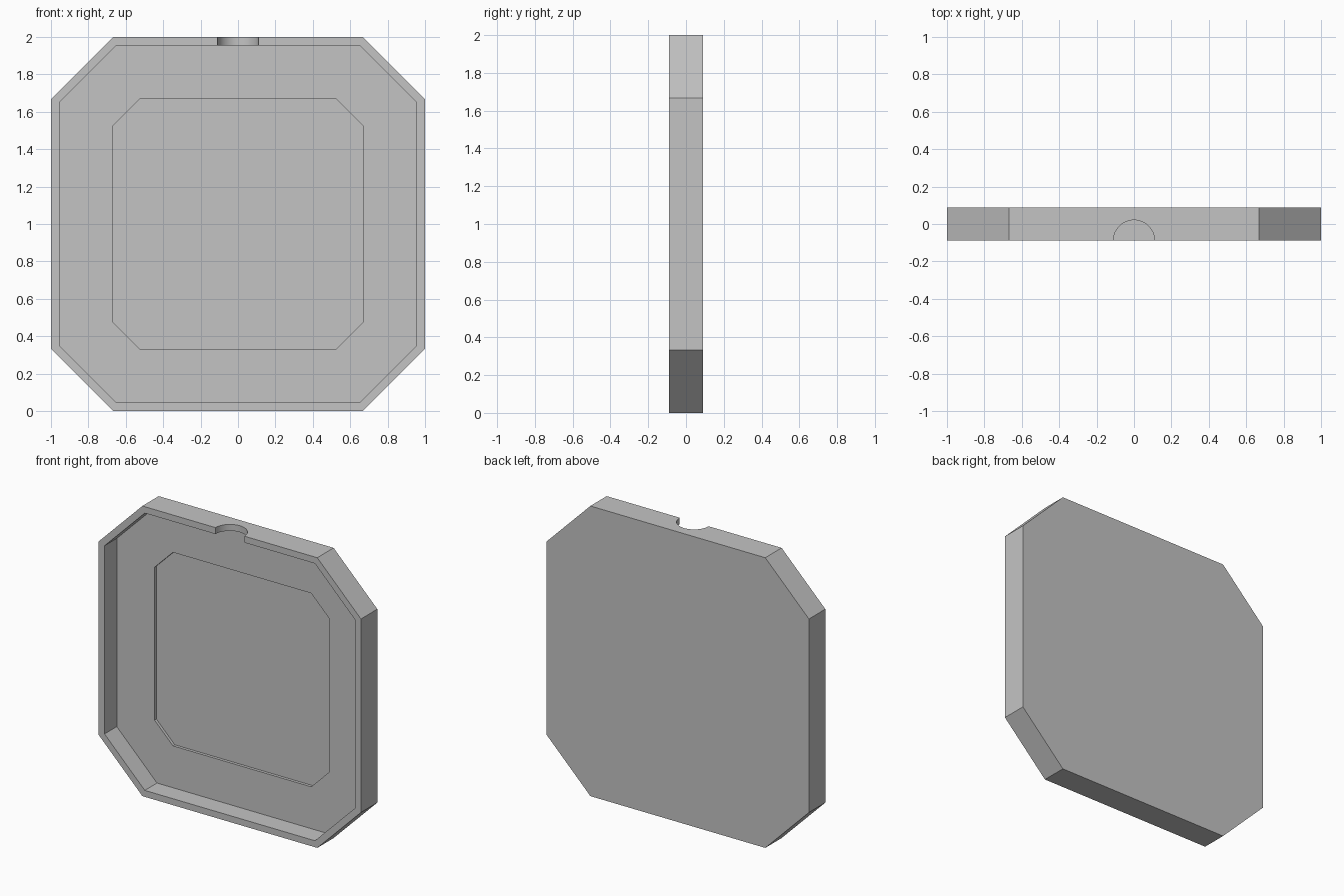
import bpy
import bmesh
import math

cube = bpy.data.objects.get("Cube")
if cube:
    bpy.data.objects.remove(cube, do_unlink=True)

FRONT, BACK = -0.089, 0.089
FLOOR, PANEL = 0.044, 0.064
RIM = 0.0445

grey = bpy.data.materials.new("plain grey")
grey.use_nodes = True
colour = (0.55, 0.55, 0.55, 1)
grey.diffuse_color = colour
grey.node_tree.nodes["Principled BSDF"].inputs["Base Color"].default_value = colour


def octagon(bm, half, chamfer, y):
    """Ring of vertices for a square with cut corners, centred at z = 1."""
    a, b = half, half - chamfer
    corners = [(a, b), (b, a), (-b, a), (-a, b), (-a, -b), (-b, -a), (b, -a), (a, -b)]
    return [bm.verts.new((x, y, 1 + z)) for x, z in corners]


# Tray: solid back, raised rim, recessed floor and a shallow inner panel
bm = bmesh.new()
inner = 1 - RIM
inner_cut = 0.333 - RIM * (2 - math.sqrt(2))
sections = [
    (1, 0.333, BACK), (1, 0.333, FRONT),
    (inner, inner_cut, FRONT), (inner, inner_cut, FLOOR),
    (0.667, 0.14, FLOOR), (0.667, 0.14, PANEL),
]
rings = [octagon(bm, *s) for s in sections]
for r, s in zip(rings, rings[1:]):
    for i in range(8):
        j = (i + 1) % 8
        bm.faces.new((r[i], r[j], s[j], s[i]))
bm.faces.new(rings[0])
bm.faces.new(rings[-1])
bmesh.ops.recalc_face_normals(bm, faces=bm.faces)
mesh = bpy.data.meshes.new("tray")
bm.to_mesh(mesh)
bm.free()
mesh.materials.append(grey)
tray = bpy.data.objects.new("tray", mesh)
bpy.context.collection.objects.link(tray)

# Half-round notch through the top rim
bpy.ops.mesh.primitive_cylinder_add(vertices=48, radius=0.11, depth=0.2,
                                    location=(0, FRONT, 2))
cutter = bpy.context.object
cutter.name = "notch_cutter"
cutter.hide_render = True
cutter.data.materials.append(grey)
notch = tray.modifiers.new("notch", "BOOLEAN")
notch.operation = "DIFFERENCE"
notch.solver = "EXACT"
notch.object = cutter

bpy.ops.object.select_all(action="DESELECT")
tray.select_set(True)
bpy.context.view_layer.objects.active = tray
bpy.ops.object.modifier_apply(modifier=notch.name)
bpy.data.objects.remove(cutter, do_unlink=True)
bpy.ops.object.shade_smooth_by_angle(angle=math.radians(30))
